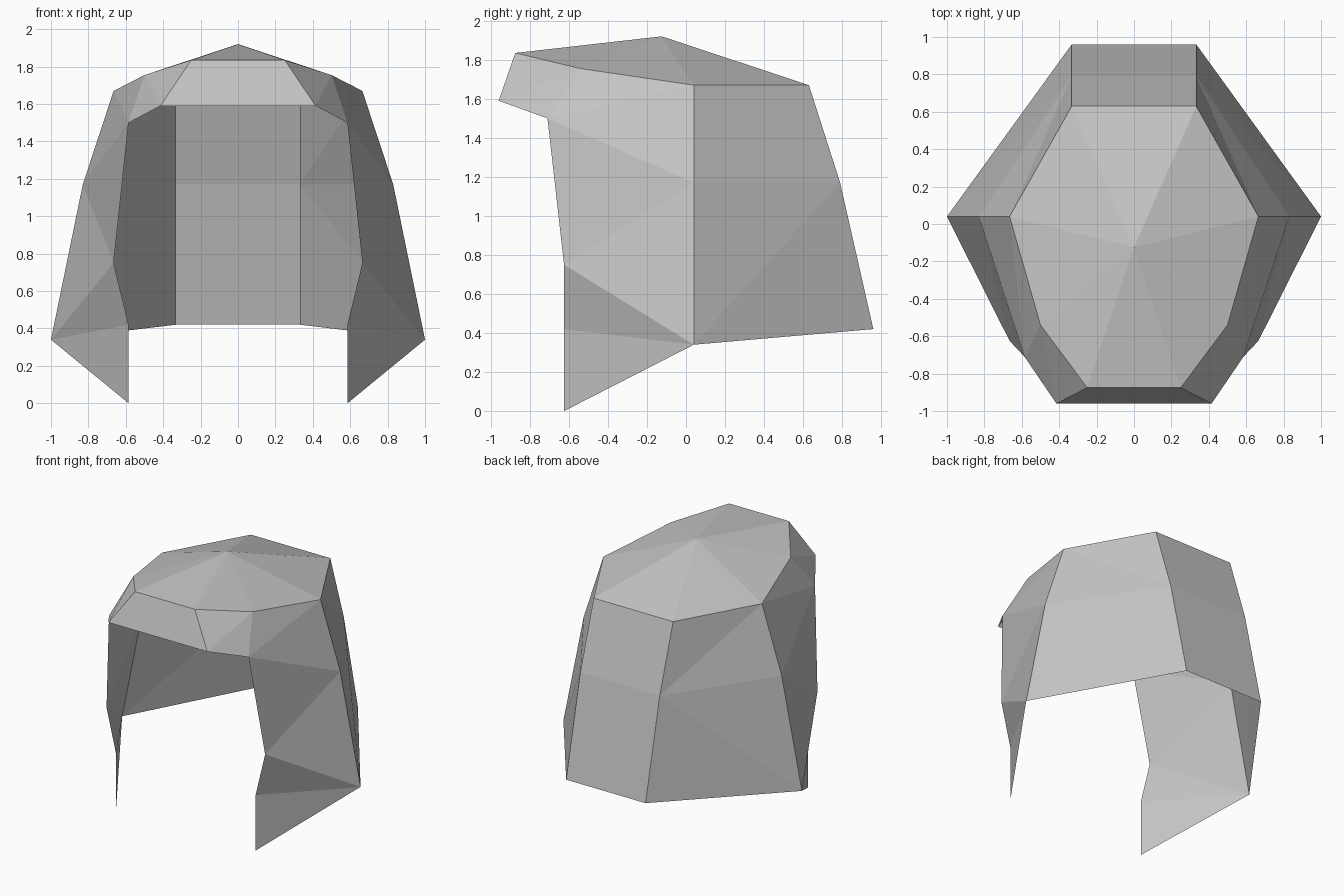
import bpy
import bmesh

default = bpy.data.objects.get("Cube")
if default:
    bpy.data.objects.remove(default, do_unlink=True)

# One plain grey for the whole shell
grey = bpy.data.materials.new("plain_grey")
grey.use_nodes = True
color = (0.55, 0.55, 0.55, 1.0)
grey.diffuse_color = color
grey.node_tree.nodes["Principled BSDF"].inputs["Base Color"].default_value = color

# Key points of the left half, top rim to lower edge
half = {
    "back_top": (0.333, 0.63, 1.67),
    "back_mid": (0.333, 0.79, 1.17),
    "back_low": (0.333, 0.96, 0.42),
    "side_top": (0.665, 0.04, 1.67),
    "side_mid": (0.83, 0.04, 1.17),
    "side_low": (1.0, 0.04, 0.34),
    "temple_top": (0.50, -0.54, 1.755),
    "temple_mid": (0.585, -0.71, 1.50),
    "cheek": (0.665, -0.625, 0.75),
    "jaw": (0.585, -0.625, 0.42),
    "tip": (0.585, -0.625, 0.0),
    "brow_top": (0.25, -0.875, 1.835),
    "brow_low": (0.415, -0.96, 1.59),
}

# Triangles of one side, counter-clockwise seen from outside on the left
side_faces = [
    # back corner
    "back_top side_top back_mid", "side_top side_mid back_mid",
    "back_mid side_mid side_low", "back_mid side_low back_low",
    # temple and brow corner
    "side_top temple_top temple_mid", "side_top temple_mid side_mid",
    "temple_top brow_low temple_mid", "temple_top brow_top brow_low",
    # side lock
    "side_mid temple_mid cheek", "side_mid cheek side_low",
    "side_low cheek jaw", "side_low jaw tip",
]
rim = ["back_top", "side_top", "temple_top", "brow_top"]

bm = bmesh.new()
apex = bm.verts.new((0, -0.125, 1.92))
sides = {s: {n: bm.verts.new((s * x, y, z)) for n, (x, y, z) in half.items()}
         for s in (1, -1)}
left, right = sides[1], sides[-1]

# Side panels and crown fan, mirrored
for verts in sides.values():
    for names in side_faces:
        bm.faces.new([verts[n] for n in names.split()])
    for a, b in zip(rim, rim[1:]):
        bm.faces.new([verts[a], verts[b], apex])

# Centre panels joining both sides
for upper, lower in (("back_top", "back_mid"), ("back_mid", "back_low"),
                     ("brow_top", "brow_low")):
    bm.faces.new([left[upper], left[lower], right[lower], right[upper]])
for name in ("back_top", "brow_top"):
    bm.faces.new([left[name], right[name], apex])

# Consistent outward normals, flat shading
bmesh.ops.recalc_face_normals(bm, faces=bm.faces)
bm.normal_update()
if any(apex in f.verts and f.normal.z < 0 for f in bm.faces):
    bmesh.ops.reverse_faces(bm, faces=bm.faces)

mesh = bpy.data.meshes.new("hair_shell")
bm.to_mesh(mesh)
bm.free()
mesh.materials.append(grey)
hair = bpy.data.objects.new("hair_shell", mesh)
bpy.context.collection.objects.link(hair)
